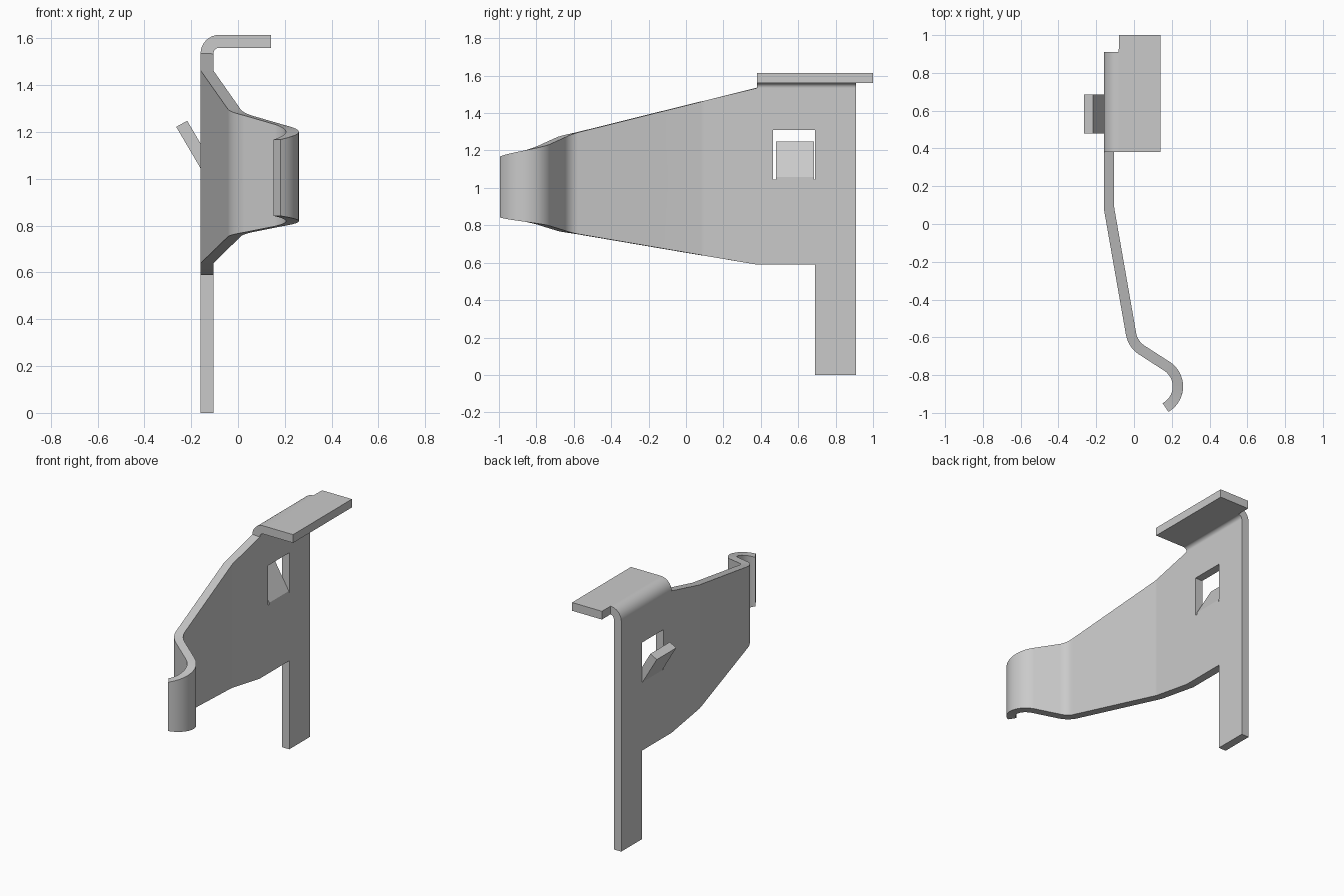
import bpy, bmesh, math
from mathutils import Vector

cube = bpy.data.objects.get("Cube")
if cube:
    bpy.data.objects.remove(cube, do_unlink=True)

THICK = 0.055
BEND = 0.1275          # centre-line radius of the arm bends
X = -0.1325            # centre plane of the upright plate

steel = bpy.data.materials.new("grey steel")
steel.use_nodes = True
GREY = (0.59, 0.59, 0.59, 1)
steel.diffuse_color = GREY
steel.node_tree.nodes["Principled BSDF"].inputs["Base Color"].default_value = GREY


def finish(name, bm, solid=False):
    """Turn a bmesh into an object, thickening it when it is a sheet."""
    bmesh.ops.recalc_face_normals(bm, faces=bm.faces)
    mesh = bpy.data.meshes.new(name)
    bm.to_mesh(mesh)
    bm.free()
    mesh.materials.append(steel)
    ob = bpy.data.objects.new(name, mesh)
    bpy.context.collection.objects.link(ob)
    bpy.ops.object.select_all(action='DESELECT')
    ob.select_set(True)
    bpy.context.view_layer.objects.active = ob
    if solid:
        mod = ob.modifiers.new("Thickness", 'SOLIDIFY')
        mod.thickness = THICK
        mod.offset = 0
        mod.use_even_offset = True
        bpy.ops.object.modifier_apply(modifier=mod.name)
    bpy.ops.object.shade_smooth_by_angle(angle=math.radians(30))
    weighted = ob.modifiers.new("Flat panels", 'WEIGHTED_NORMAL')
    weighted.keep_sharp = True


def fillet(a, b, c, radius, steps):
    """Points of a round bend replacing corner b of the path a-b-c."""
    a, b, c = Vector(a), Vector(b), Vector(c)
    u, v = (a - b).normalized(), (c - b).normalized()
    half = math.acos(u.dot(v)) / 2
    centre = b + (u + v).normalized() * radius / math.sin(half)
    start = b + u * radius / math.tan(half) - centre
    end = b + v * radius / math.tan(half) - centre
    return [centre + start.lerp(end, i / steps).normalized() * radius
            for i in range(steps + 1)]


# Plan path of the spring arm, ending in a curled lip
hook = Vector((0.105, -0.86))
curl = []
for i in range(15):
    t = math.radians(57 - 118 * i / 14)
    curl.append(hook + BEND * Vector((math.cos(t), math.sin(t))))
root, knee, elbow = (X, 0.38), (X, 0.085), (-0.006, -0.637)
path = [Vector(root)]
path += fillet(root, knee, elbow, BEND, 3)
path += fillet(knee, elbow, curl[0], BEND, 7)
path += curl

# Sheet metal body on its centre surface
bm = bmesh.new()
points = {}


def vert(co):
    key = tuple(round(c, 4) for c in co)
    if key not in points:
        points[key] = bm.verts.new(co)
    return points[key]


def quad(*corners):
    bm.faces.new([vert(c) for c in corners])


# Upright plate with window and long leg
ys = [0.38, 0.465, 0.69, 0.91]
rows = [0.59, 1.045, 1.31, 1.535]
for i in range(3):
    for j in range(3):
        if (i, j) != (1, 1):
            quad((X, ys[i], rows[j]), (X, ys[i + 1], rows[j]),
                 (X, ys[i + 1], rows[j + 1]), (X, ys[i], rows[j + 1]))
quad((X, ys[2], 0), (X, ys[3], 0), (X, ys[3], rows[0]), (X, ys[2], rows[0]))

# Rounded fold and top flange
r = 0.0525
fold = []
for k in range(9):
    t = math.pi / 2 * k / 8
    fold.append((X + r - r * math.cos(t), rows[-1] + r * math.sin(t)))
fold.append((0.14, rows[-1] + r))
for p, q in zip(fold, fold[1:]):
    for y0, y1 in zip(ys, ys[1:]):
        quad((p[0], y0, p[1]), (p[0], y1, p[1]), (q[0], y1, q[1]), (q[0], y0, q[1]))
p, q = fold[-2:]
quad((p[0], 0.91, p[1]), (p[0], 1, p[1]), (q[0], 1, q[1]), (q[0], 0.91, q[1]))

# Spring arm, tapering along its unrolled length
columns, run = [], 0
for k, pt in enumerate(path):
    if k:
        run += (pt - path[k - 1]).length
    low, high = rows[0] + 0.168 * run, rows[-1] - 0.245 * run
    columns.append([(pt.x, pt.y, low + (high - low) * (z - rows[0]) / (rows[-1] - rows[0]))
                    for z in rows])
for a, b in zip(columns, columns[1:]):
    for j in range(3):
        quad(a[j], b[j], b[j + 1], a[j + 1])
finish("bracket_body", bm, solid=True)

# Bent-out locking tab at the window
bm = bmesh.new()
profile = [(-0.16, 1.045), (-0.105, 1.045), (-0.105, 1.057), (-0.217, 1.248), (-0.264, 1.222)]
face = bm.faces.new([bm.verts.new((x, 0.48, z)) for x, z in profile])
side = bmesh.ops.extrude_face_region(bm, geom=[face])
bmesh.ops.translate(bm, vec=(0, 0.205, 0),
                    verts=[g for g in side["geom"] if isinstance(g, bmesh.types.BMVert)])
finish("locking_tab", bm)
